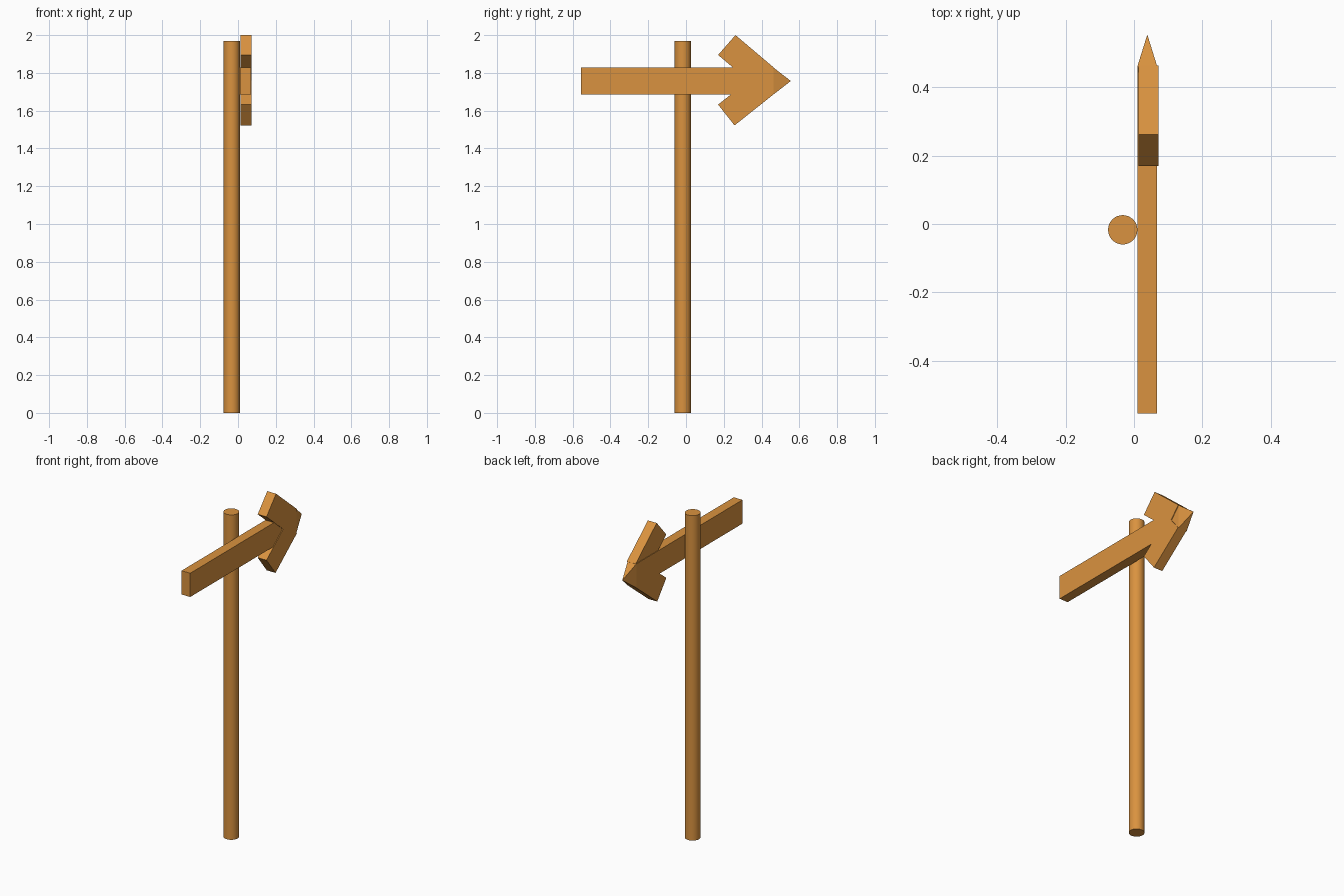
import bpy
import bmesh

default = bpy.data.objects.get("Cube")
if default:
    bpy.data.objects.remove(default, do_unlink=True)

# One warm wood colour for every part
WOOD = (0.70, 0.29, 0.05, 1)
wood = bpy.data.materials.new("warm_wood")
wood.use_nodes = True
wood.diffuse_color = WOOD
wood.node_tree.nodes["Principled BSDF"].inputs["Base Color"].default_value = WOOD


def finish(name, bm):
    bmesh.ops.recalc_face_normals(bm, faces=bm.faces)
    mesh = bpy.data.meshes.new(name)
    bm.to_mesh(mesh)
    bm.free()
    mesh.materials.append(wood)
    obj = bpy.data.objects.new(name, mesh)
    bpy.context.collection.objects.link(obj)
    return obj


def plank(name, outline, x_min, x_max):
    """Extrude a y-z outline along x."""
    bm = bmesh.new()
    face = bm.faces.new([bm.verts.new((x_min, y, z)) for y, z in outline])
    side = bmesh.ops.extrude_face_region(bm, geom=[face])["geom"]
    verts = [v for v in side if isinstance(v, bmesh.types.BMVert)]
    bmesh.ops.translate(bm, verts=verts, vec=(x_max - x_min, 0, 0))
    return finish(name, bm)


# Round post
bpy.ops.mesh.primitive_cylinder_add(vertices=32, radius=0.043, depth=1.97,
                                    location=(-0.033, -0.017, 0.985))
post = bpy.context.object
post.name = "post"
post.data.materials.append(wood)
bpy.ops.object.shade_smooth_by_angle()

# Long board whose far end is drawn out to a pyramid point
MID = 1.757
LOW, HIGH, END = 1.685, 1.829, 0.462
board = plank("pointed_board",
              [(-0.555, LOW), (END, LOW), (END, HIGH), (-0.555, HIGH)], 0.01, 0.068)
bm = bmesh.new()
bm.from_mesh(board.data)
bm.faces.ensure_lookup_table()
tip_face = max(bm.faces, key=lambda f: f.calc_center_median().y)
poke = bmesh.ops.poke(bm, faces=[tip_face])
poke["verts"][0].co = (0.039, 0.555, MID)
bm.to_mesh(board.data)
bm.free()

# Two slanted planks that cross at the point and form the arrowhead
upper = [(0.17, 1.895), (0.262, 2.0), (0.464, 1.829), (0.372, 1.724)]
plank("upper_barb", upper, 0.013, 0.072)
lower = [(0.17, 1.632), (0.257, 1.522), (0.462, 1.685), (0.375, 1.795)]
plank("lower_barb", lower, 0.013, 0.072)
